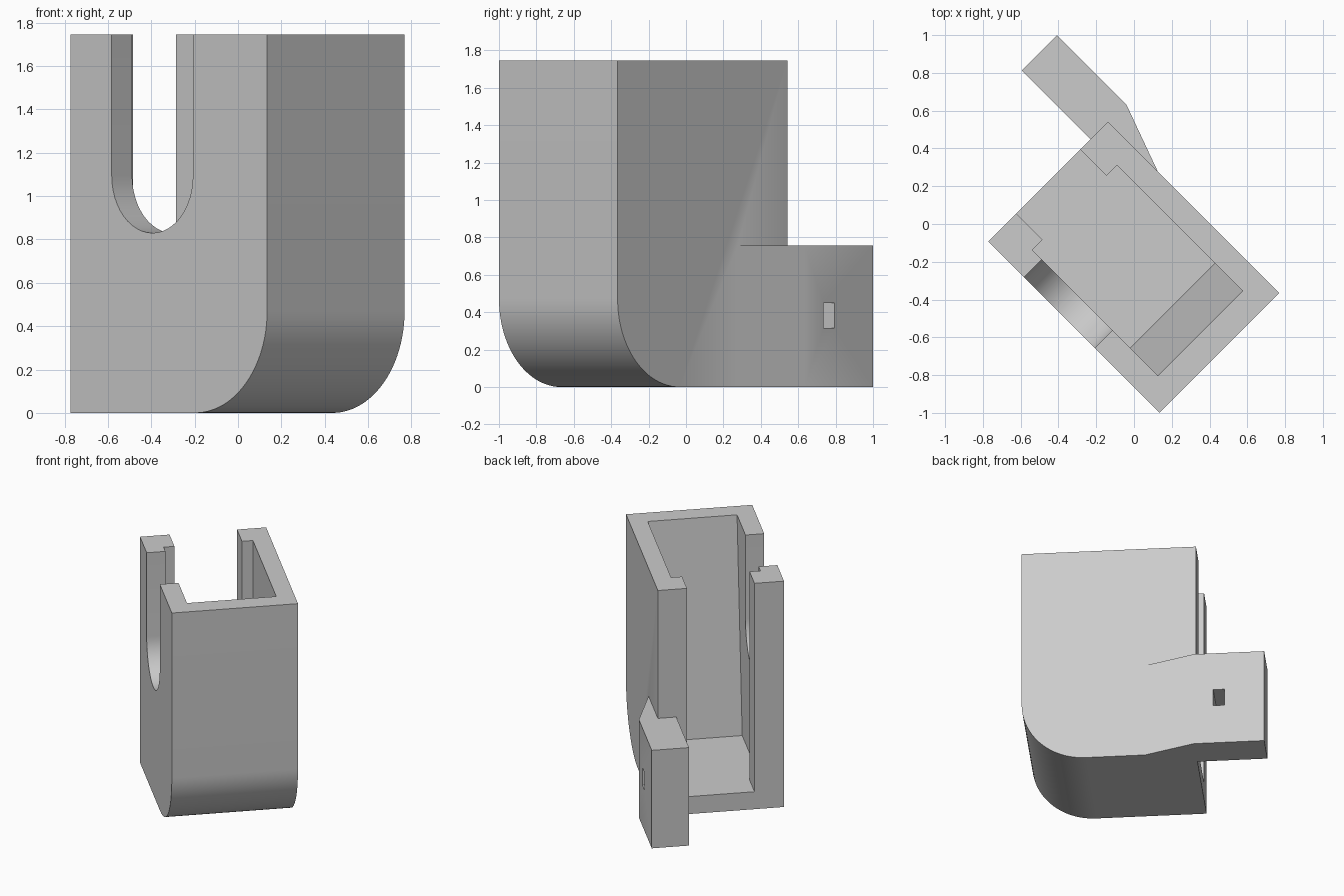
import bpy, bmesh, math
from mathutils import Vector, Matrix

cube = bpy.data.objects.get("Cube")
if cube:
    bpy.data.objects.remove(cube, do_unlink=True)

grey = bpy.data.materials.new("light grey")
grey.use_nodes = True
COLOUR = (0.6, 0.6, 0.6, 1)
grey.diffuse_color = COLOUR
grey.node_tree.nodes["Principled BSDF"].inputs["Base Color"].default_value = COLOUR

# Everything is built square to the axes, then turned to its diagonal stance
TURN = Matrix.Rotation(math.radians(-45), 4, 'Z')
LEFT, RIGHT, FRONT, BACK, TOP = -0.481, 0.802, -0.612, 0.285, 1.745
FLOOR, ABOVE = 0.135, 1.9


def prism(name, outline, start, end, axis):
    """Extrude a 2D outline along y (outline is x, z) or z (outline is x, y)."""
    bm = bmesh.new()
    place = (lambda a, b: (a, start, b)) if axis == 'y' else (lambda a, b: (a, b, start))
    step = Vector((0, end - start, 0) if axis == 'y' else (0, 0, end - start))
    face = bm.faces.new([bm.verts.new(place(a, b)) for a, b in outline])
    out = bmesh.ops.extrude_face_region(bm, geom=[face])
    moved = [g for g in out["geom"] if isinstance(g, bmesh.types.BMVert)]
    bmesh.ops.translate(bm, verts=moved, vec=step)
    bmesh.ops.recalc_face_normals(bm, faces=bm.faces)
    bm.transform(TURN)
    mesh = bpy.data.meshes.new(name)
    bm.to_mesh(mesh)
    bm.free()
    mesh.materials.append(grey)
    obj = bpy.data.objects.new(name, mesh)
    bpy.context.collection.objects.link(obj)
    return obj


def arc(cx, cz, radius, first, last, steps=24):
    angles = [math.radians(first + (last - first) * i / steps) for i in range(steps + 1)]
    return [(cx + radius * math.cos(a), cz + radius * math.sin(a)) for a in angles]


def combine(target, tool, operation):
    mod = target.modifiers.new(tool.name, 'BOOLEAN')
    mod.operation, mod.solver, mod.object = operation, 'EXACT', tool
    bpy.context.view_layer.objects.active = target
    bpy.ops.object.modifier_apply(modifier=mod.name)
    bpy.data.objects.remove(tool, do_unlink=True)


# Outer shell with one rounded lower edge
R = 0.47
shell = [(LEFT, 0)] + arc(RIGHT - R, R, R, -90, 0) + [(RIGHT, TOP), (LEFT, TOP)]
holder = prism("holder_body", shell, FRONT, BACK, 'y')

# Pocket with a leaning end wall
lean = (0.658 - 0.45) / (TOP - FLOOR)
pocket = prism("pocket_cutter", [(-0.283, FLOOR), (0.45, FLOOR),
               (0.45 + lean * (ABOVE - FLOOR), ABOVE), (-0.283, ABOVE)], -0.479, 0.156, 'y')
combine(holder, pocket, 'DIFFERENCE')

# Open side between the two lips
opening = prism("opening_cutter", [(-0.7, FLOOR), (0, FLOOR), (0, ABOVE), (-0.7, ABOVE)],
                -0.402, 0.078, 'y')
combine(holder, opening, 'DIFFERENCE')

# Round-bottomed slot in the front wall
slot = arc(0.053, 1.095, 0.265, 180, 360) + [(0.318, ABOVE), (-0.212, ABOVE)]
combine(holder, prism("slot_cutter", slot, -0.8, -0.44, 'y'), 'DIFFERENCE')

# Tapered mounting arm with a small rectangular hole
arm = prism("mounting_arm", [(-0.995, 0.154), (-0.38, 0.156 + 0.01), (-0.106, BACK),
            (-0.477, 0.419), (-0.995, 0.419)][:1]
            + [(LEFT, 0.154), (-0.4, 0.17), (-0.106, BACK), (-0.477, 0.419), (-0.995, 0.419)],
            0, 0.757, 'z')
hole = prism("hole_cutter", [(-0.704, 0.315), (-0.62, 0.315), (-0.62, 0.45), (-0.704, 0.45)],
             0, 0.6, 'y')
combine(arm, hole, 'DIFFERENCE')
combine(holder, arm, 'UNION')

# Smooth the curves, keep the corners crisp
holder.name = "holder_with_arm"
bpy.ops.object.select_all(action='DESELECT')
holder.select_set(True)
bpy.context.view_layer.objects.active = holder
bpy.ops.object.shade_smooth_by_angle(angle=math.radians(30))
